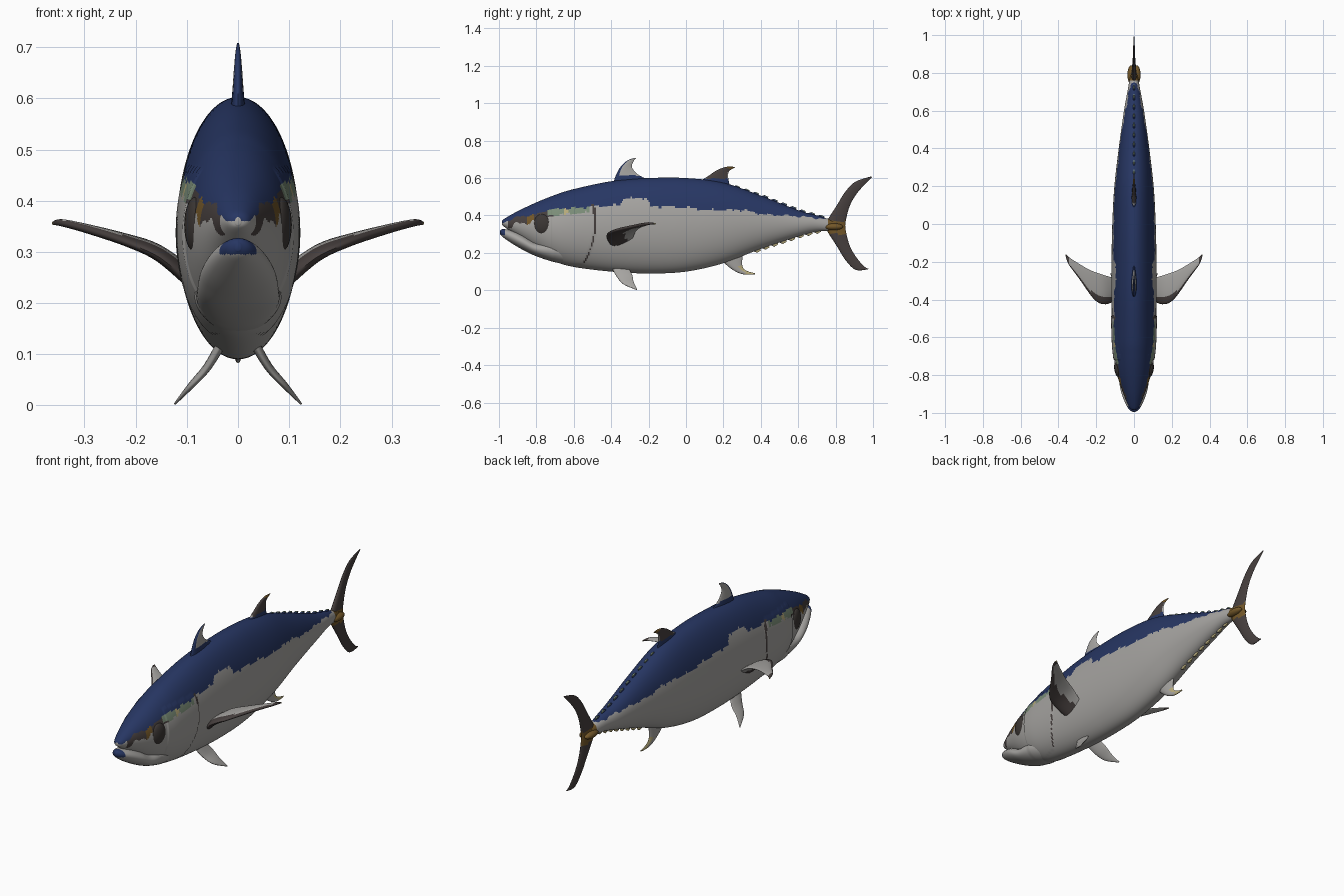
import bpy, bmesh, math
from mathutils import Vector

if "Cube" in bpy.data.objects:
    bpy.data.objects.remove(bpy.data.objects["Cube"])

COLOURS = {
    "back_blue": (0.02, 0.037, 0.125),
    "belly_grey": (0.38, 0.37, 0.355),
    "fin_brown": (0.062, 0.05, 0.048),
    "amber": (0.17, 0.095, 0.022),
    "pale_yellow": (0.48, 0.41, 0.2),
    "sage_green": (0.2, 0.27, 0.19),
    "eye_dark": (0.045, 0.038, 0.035),
}
SLOT = {name: i for i, name in enumerate(COLOURS)}
MATERIALS = []
for name, rgb in COLOURS.items():
    mat = bpy.data.materials.new(name)
    mat.use_nodes = True
    mat.diffuse_color = (*rgb, 1)
    shader = mat.node_tree.nodes["Principled BSDF"]
    shader.inputs["Base Color"].default_value = (*rgb, 1)
    shader.inputs["Roughness"].default_value = 0.6
    MATERIALS.append(mat)


def spline(points, count):
    """Sample a smooth curve through tuples of any length."""
    result = []
    last = len(points) - 1
    for i in range(count):
        u = i / (count - 1) * last
        k = min(int(u), last - 1)
        t = u - k
        quad = [points[max(0, min(last, k + d))] for d in (-1, 0, 1, 2)]
        result.append([
            b + 0.5 * t * (c - a + t * (2 * a - 5 * b + 4 * c - d + t * (3 * (b - c) + d - a)))
            for a, b, c, d in zip(*quad)])
    return result


def lookup(table, y):
    """Straight-line lookup in (y, value) pairs."""
    for (ya, va), (yb, vb) in zip(table, table[1:]):
        if y <= yb:
            return va + (vb - va) * max(0, (y - ya) / (yb - ya))
    return table[-1][1]


def loft(name, rings, rule):
    """Skin closed rings; rule(centre, normal, span, around) names the colour."""
    bm = bmesh.new()
    rows = [[bm.verts.new(p) for p in ring] for ring in rings]
    n = len(rows[0])
    info = {}
    for i, (a, b) in enumerate(zip(rows, rows[1:])):
        for k in range(n):
            face = bm.faces.new((a[k], a[(k + 1) % n], b[(k + 1) % n], b[k]))
            info[face] = ((i + 0.5) / (len(rows) - 1), (k + 0.5) / n)
    for row, span in ((rows[0], 0), (rows[-1], 1)):
        info[bm.faces.new(row)] = (span, 0.5)
    bmesh.ops.recalc_face_normals(bm, faces=bm.faces[:])
    for face, (span, around) in info.items():
        face.smooth = True
        face.material_index = SLOT[rule(face.calc_center_median(), face.normal, span, around)]
    return finish(name, bm, 55)


def finish(name, bm, angle):
    mesh = bpy.data.meshes.new(name)
    bm.to_mesh(mesh)
    bm.free()
    for mat in MATERIALS:
        mesh.materials.append(mat)
    mesh.set_sharp_from_angle(angle=math.radians(angle))
    obj = bpy.data.objects.new(name, mesh)
    bpy.context.collection.objects.link(obj)
    return obj


def fin(name, stations, rule, side=1, count=26, n=24):
    """Lens-section fin from (leading point, trailing point, half thickness)."""
    rows = spline([(*a, *b, t) for a, b, t in stations], count)
    lead = [Vector((r[0] * side, r[1], r[2])) for r in rows]
    trail = [Vector((r[3] * side, r[4], r[5])) for r in rows]
    rings = []
    for i, row in enumerate(rows):
        lo, hi = max(i - 1, 0), min(i + 1, count - 1)
        along = lead[hi] + trail[hi] - lead[lo] - trail[lo]
        out = (trail[i] - lead[i]).cross(along).normalized()
        ring = []
        for k in range(n):
            a = math.tau * k / n
            c = (1 - math.cos(a)) / 2
            ring.append(lead[i].lerp(trail[i], c) + out * row[6] * math.sin(a) * (1.25 - 0.6 * c))
        rings.append(ring)
    return loft(name, rings, lambda p, m, s, r: rule(p, m, s, (1 - math.cos(math.tau * r)) / 2))


def flat(pairs):
    """Stations on the centre plane from (y, z, y, z, half thickness)."""
    return [((0, a, b), (0, c, d), t) for a, b, c, d, t in pairs]


def blob(name, centre, size, turn, colour):
    bm = bmesh.new()
    bmesh.ops.create_uvsphere(bm, u_segments=24, v_segments=14, radius=1)
    for face in bm.faces:
        face.smooth = True
        face.material_index = SLOT[colour]
    obj = finish(name, bm, 80)
    obj.location, obj.scale, obj.rotation_euler = centre, size, (0, 0, turn)
    return obj


# Body: y, top, bottom, half width
BODY = [
    (-0.985, 0.368, 0.352, 0.006), (-0.97, 0.383, 0.338, 0.026), (-0.9, 0.423, 0.288, 0.056),
    (-0.8, 0.47, 0.215, 0.089), (-0.7, 0.51, 0.155, 0.107), (-0.6, 0.541, 0.125, 0.115),
    (-0.4, 0.583, 0.1, 0.119), (-0.2, 0.6, 0.09, 0.119), (0, 0.6, 0.1, 0.115),
    (0.2, 0.575, 0.145, 0.104), (0.4, 0.506, 0.222, 0.081), (0.6, 0.428, 0.288, 0.053),
    (0.7, 0.4, 0.314, 0.035), (0.8, 0.37, 0.318, 0.017)]
BACK_EDGE = [
    (-1, 0.355), (-0.9, 0.392), (-0.8, 0.405), (-0.74, 0.43), (-0.5, 0.448), (-0.36, 0.455),
    (-0.33, 0.49), (-0.21, 0.495), (-0.19, 0.45), (0, 0.445), (0.1, 0.428), (0.3, 0.43),
    (0.42, 0.405), (0.6, 0.396), (0.8, 0.375)]


def gill(z):
    return -0.485 - 1.35 * (z - 0.36) ** 2


def body_colour(p, normal, span, around):
    wave = 0.004 * math.sin(p.y * 61) + 0.003 * math.sin(p.y * 143)
    edge = lookup(BACK_EDGE, p.y) + wave
    if 0.14 < p.z < 0.46 and abs(p.y - gill(p.z)) < (0.007 if p.z > 0.38 else 0.0035):
        return "fin_brown"
    if p.z > edge:
        return "back_blue"
    if -0.74 < p.y < -0.52 and p.z > edge - 0.032 - 2 * wave:
        return "pale_yellow" if abs(p.y + 0.64) < 0.012 else "sage_green"
    if -0.95 < p.y < -0.71 and p.z > edge - 0.036 + wave:
        return "amber" if -0.85 < p.y < -0.81 else "fin_brown"
    if p.y > 0.76:
        return "amber"
    return "belly_grey"


def body_rings(stations, count, n):
    rings = []
    for y, top, bottom, width in spline(stations, count):
        mid, half = (top + bottom) / 2, (top - bottom) / 2
        ring = []
        for k in range(n):
            a = math.tau * k / n
            z = mid + half * math.cos(a)
            # gill cover stands slightly proud of the flank
            lift = 0.004 if -0.72 < y < gill(z) and 0.14 < z < 0.46 else 0
            ring.append(Vector(((width + lift) * math.sin(a), y, z)))
        rings.append(ring)
    return rings


loft("body", body_rings(BODY, 330, 120), body_colour)

# Lower jaw with a dark blue tip
JAW = [
    (-0.995, 0.318, 0.302, 0.006), (-0.98, 0.327, 0.285, 0.028), (-0.93, 0.32, 0.25, 0.054),
    (-0.87, 0.296, 0.215, 0.073), (-0.8, 0.262, 0.182, 0.08), (-0.7, 0.27, 0.15, 0.08),
    (-0.6, 0.26, 0.135, 0.06)]
loft("lower_jaw", body_rings(JAW, 60, 48),
     lambda p, m, s, c: "back_blue" if p.y < -0.965 and p.z > 0.295 else "belly_grey")

# First dorsal fin
fin("first_dorsal_fin", flat([
    (-0.39, 0.57, -0.19, 0.585, 0.015), (-0.375, 0.615, -0.255, 0.618, 0.011),
    (-0.35, 0.66, -0.288, 0.655, 0.008), (-0.315, 0.693, -0.283, 0.685, 0.005),
    (-0.275, 0.708, -0.268, 0.706, 0.002)]),
    lambda p, m, s, c: "back_blue" if c < 0.15 or p.z < 0.613 else "belly_grey")

# Second dorsal fin
fin("second_dorsal_fin", flat([
    (0.06, 0.575, 0.235, 0.555, 0.014), (0.12, 0.612, 0.226, 0.6, 0.01),
    (0.165, 0.642, 0.228, 0.632, 0.007), (0.215, 0.66, 0.245, 0.648, 0.005),
    (0.262, 0.66, 0.26, 0.655, 0.002)]),
    lambda p, m, s, c: "amber" if s > 0.72 else
    "back_blue" if p.z < 0.597 else "belly_grey" if c > 0.9 or p.y < 0.11 else "fin_brown")

# Anal fin
fin("anal_fin", flat([
    (0.18, 0.17, 0.305, 0.2, 0.016), (0.225, 0.128, 0.3, 0.145, 0.012),
    (0.27, 0.098, 0.308, 0.116, 0.008), (0.315, 0.084, 0.335, 0.1, 0.005),
    (0.37, 0.085, 0.368, 0.092, 0.002)]),
    lambda p, m, s, c: "pale_yellow" if s > 0.7 or (c > 0.6 and s > 0.3) else "belly_grey")

# Tail fin lobes
for lobe, flip in (("upper", 1), ("lower", -1)):
    fin(lobe + "_tail_lobe", flat([
        (y, 0.345 + flip * dz, b, 0.345 + flip * db, t) for y, dz, b, db, t in [
            (0.73, -0.015, 0.85, -0.02, 0.016), (0.765, 0.045, 0.855, 0.03, 0.013),
            (0.81, 0.115, 0.875, 0.105, 0.01), (0.85, 0.18, 0.908, 0.165, 0.007),
            (0.905, 0.235, 0.95, 0.215, 0.005), (0.99 - (flip < 0) * 0.02, 0.264 - (flip < 0) * 0.03,
             0.995 - (flip < 0) * 0.02, 0.26 - (flip < 0) * 0.03, 0.002)]]),
        lambda p, m, s, c: "amber" if abs(p.z - 0.335) < 0.035 else "fin_brown")


def pectoral_colour(p, normal, span, chord):
    if span > 0.95:
        return "pale_yellow"
    reach = 0.3 if normal.z > 0 else 0.7
    return "fin_brown" if chord < reach * (1.1 - span) or span > 0.8 else "belly_grey"


# Paired fins, eyes and tail keels
PECTORAL = [
    ((0.09, -0.4, 0.235), (0.09, -0.29, 0.265), 0.016),
    ((0.15, -0.425, 0.287), (0.16, -0.27, 0.312), 0.014),
    ((0.21, -0.4, 0.315), (0.23, -0.245, 0.335), 0.011),
    ((0.29, -0.29, 0.342), (0.3, -0.205, 0.35), 0.009),
    ((0.345, -0.215, 0.357), (0.345, -0.175, 0.357), 0.007),
    ((0.363, -0.166, 0.355), (0.361, -0.16, 0.356), 0.003)]
PELVIC = [
    ((0.03, -0.4, 0.125), (0.03, -0.31, 0.125), 0.01),
    ((0.06, -0.37, 0.072), (0.06, -0.287, 0.08), 0.008),
    ((0.095, -0.335, 0.033), (0.09, -0.28, 0.045), 0.006),
    ((0.124, -0.265, 0.002), (0.123, -0.26, 0.004), 0.002)]
for label, side in (("left", 1), ("right", -1)):
    fin(label + "_pectoral_fin", PECTORAL, pectoral_colour, side)
    fin(label + "_pelvic_fin", PELVIC, lambda p, m, s, c: "belly_grey", side)
    blob(label + "_eye", (side * 0.084, -0.77, 0.353), (0.02, 0.046, 0.054), -0.18 * side, "eye_dark")
    blob(label + "_tail_keel", (side * 0.014, 0.79, 0.34), (0.021, 0.05, 0.018), 0, "amber")

# Finlets along the tail stem
for i in range(10):
    y = 0.26 + i * 0.05
    top = lookup([(r[0], r[1]) for r in BODY], y)
    fin(f"upper_finlet_{i}", flat([
        (y - 0.025, top - 0.005, y + 0.025, top - 0.03, 0.008),
        (y + 0.01, top + 0.007, y + 0.03, top - 0.002, 0.004)]),
        lambda p, m, s, c: "sage_green" if s > 0.8 else "back_blue", 1, 6, 12)
for i in range(8):
    y = 0.37 + i * 0.046
    low = lookup([(r[0], r[2]) for r in BODY], y)
    fin(f"lower_finlet_{i}", flat([
        (y - 0.025, low + 0.005, y + 0.025, low + 0.03, 0.01),
        (y + 0.01, low - 0.01, y + 0.03, low + 0.002, 0.005)]),
        lambda p, m, s, c: "pale_yellow" if s > 0.5 else "belly_grey", 1, 6, 12)
